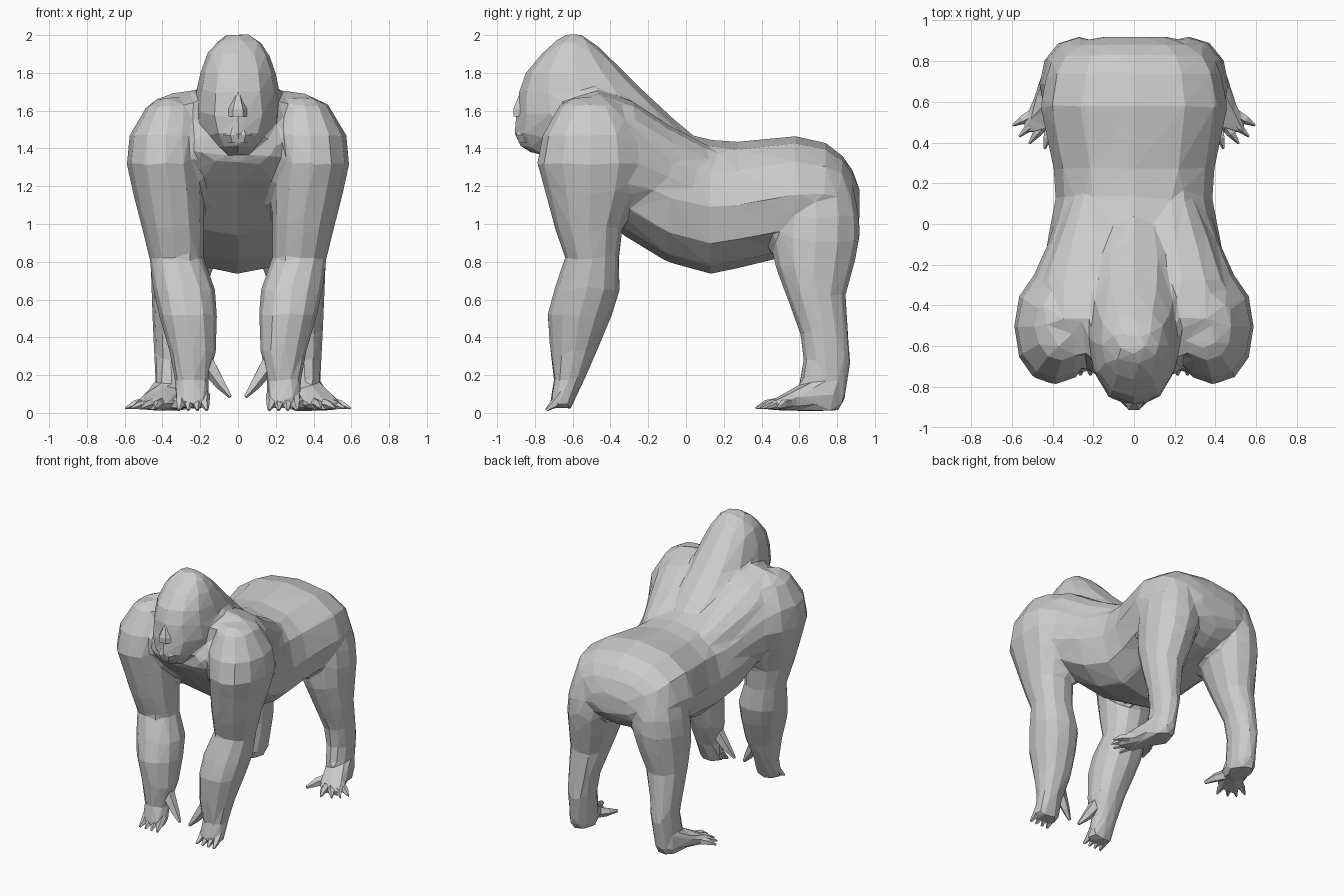
import bpy, bmesh, math
from mathutils import Vector

body = bmesh.new()          # trunk, head and limbs collect here, then are fused


def skin(bm, rings, n, power, sx=1):
    """Skin rings of (centre, half-axis u, half-axis v) into a closed shell."""
    loops = []
    for c, u, v in rings:
        loop = []
        for i in range(n):
            a = 2 * math.pi * i / n
            ca, sa = math.cos(a), math.sin(a)
            ca = math.copysign(abs(ca) ** power, ca)
            sa = math.copysign(abs(sa) ** power, sa)
            p = Vector(c) + Vector(u) * ca + Vector(v) * sa
            loop.append(bm.verts.new((p.x * sx, p.y, p.z)))
        loops.append(loop)
    for a, b in zip(loops, loops[1:]):
        for i in range(n):
            j = (i + 1) % n
            bm.faces.new((a[i], a[j], b[j], b[i]))
    bm.faces.new(loops[0])
    bm.faces.new(loops[-1])


def make(name, bm):
    bmesh.ops.recalc_face_normals(bm, faces=bm.faces)
    me = bpy.data.meshes.new(name)
    bm.to_mesh(me)
    bm.free()
    ob = bpy.data.objects.new(name, me)
    bpy.context.collection.objects.link(ob)
    return ob


def upright(rows, n=12, power=0.87, mirror=False):
    """Rows of z, x centre, half width, front y, back y."""
    for sx in ((1, -1) if mirror else (1,)):
        skin(body, [((x, (f + b) / 2, z), (w, 0, 0), (0, (b - f) / 2, 0))
                    for z, x, w, f, b in rows], n, power, sx)


def lengthwise(rows, n=12, power=0.87, mirror=False):
    """Rows of y, x centre, half width, bottom z, top z."""
    for sx in ((1, -1) if mirror else (1,)):
        skin(body, [((x, y, (lo + hi) / 2), (w, 0, 0), (0, 0, (hi - lo) / 2))
                    for y, x, w, lo, hi in rows], n, power, sx)


def digit(name, pts, radii):
    """Pointed finger or toe through the given points, on both sides."""
    pts = [Vector(p) for p in pts]
    d = (pts[-1] - pts[0]).normalized()
    u = d.cross(Vector((0, 0, 1)) if abs(d.z) < 0.8 else Vector((0, 1, 0))).normalized()
    v = d.cross(u)
    for side, sx in (("left", 1), ("right", -1)):
        bm = bmesh.new()
        skin(bm, [(p, u * r, v * r) for p, r in zip(pts, radii)], 5, 1, sx)
        make(f"{side}_{name}", bm)


# Trunk, from rump to chest
lengthwise([
    (0.92, 0, 0.17, 1.03, 1.18), (0.88, 0, 0.30, 0.97, 1.29),
    (0.83, 0, 0.38, 0.92, 1.36), (0.74, 0, 0.43, 0.87, 1.43),
    (0.58, 0, 0.46, 0.84, 1.465), (0.27, 0, 0.395, 0.765, 1.435),
    (0.13, 0, 0.385, 0.735, 1.445), (-0.10, 0, 0.43, 0.80, 1.50),
    (-0.33, 0, 0.46, 0.94, 1.62), (-0.52, 0, 0.40, 1.12, 1.67),
    (-0.66, 0, 0.30, 1.25, 1.60), (-0.74, 0, 0.20, 1.33, 1.48)])

# Head flowing into the sloping neck
upright([
    (1.37, 0, 0.09, -0.81, -0.30), (1.41, 0, 0.14, -0.88, 0.00),
    (1.48, 0, 0.20, -0.91, 0.03), (1.58, 0, 0.235, -0.90, -0.09),
    (1.70, 0, 0.22, -0.885, -0.22), (1.80, 0, 0.20, -0.85, -0.32),
    (1.90, 0, 0.165, -0.765, -0.42), (1.97, 0, 0.115, -0.69, -0.50),
    (2.005, 0, 0.06, -0.63, -0.55)], power=0.9)

# Broad muscle filling the neck, shoulder blades and shoulders
lengthwise([
    (0.14, 0.18, 0.12, 1.10, 1.40), (-0.10, 0.20, 0.20, 1.15, 1.53),
    (-0.28, 0.22, 0.24, 1.25, 1.65), (-0.47, 0.23, 0.24, 1.40, 1.71),
    (-0.64, 0.25, 0.18, 1.42, 1.64)], mirror=True)
# Flank behind each arm
lengthwise([
    (0.14, 0.25, 0.10, 1.05, 1.27), (-0.10, 0.29, 0.135, 1.08, 1.42),
    (-0.28, 0.34, 0.165, 1.10, 1.55), (-0.45, 0.36, 0.18, 1.12, 1.62)], mirror=True)

# Arms, from shoulder to knuckles
upright([
    (1.67, 0.35, 0.06, -0.60, -0.42), (1.63, 0.355, 0.125, -0.67, -0.34),
    (1.47, 0.38, 0.195, -0.76, -0.25), (1.32, 0.39, 0.20, -0.79, -0.22),
    (1.18, 0.37, 0.19, -0.75, -0.26), (0.98, 0.345, 0.165, -0.695, -0.335),
    (0.82, 0.325, 0.145, -0.64, -0.355), (0.65, 0.285, 0.165, -0.70, -0.35),
    (0.52, 0.265, 0.155, -0.735, -0.39), (0.33, 0.24, 0.125, -0.72, -0.47),
    (0.17, 0.245, 0.09, -0.70, -0.54), (0.08, 0.24, 0.095, -0.72, -0.58),
    (0.02, 0.24, 0.085, -0.72, -0.61)], power=0.92, mirror=True)

# Hind legs with rounded hips
upright([
    (1.30, 0.21, 0.12, 0.56, 0.80), (1.18, 0.24, 0.175, 0.50, 0.89),
    (1.05, 0.26, 0.19, 0.46, 0.92), (0.92, 0.275, 0.19, 0.45, 0.92),
    (0.78, 0.295, 0.17, 0.47, 0.89), (0.62, 0.32, 0.14, 0.53, 0.845),
    (0.42, 0.345, 0.105, 0.605, 0.86), (0.28, 0.35, 0.09, 0.62, 0.875),
    (0.16, 0.355, 0.085, 0.60, 0.855), (0.06, 0.365, 0.09, 0.59, 0.84),
    (0.01, 0.365, 0.08, 0.60, 0.81)], power=0.96, mirror=True)

# Feet, turned outward
lengthwise([
    (0.74, 0.37, 0.085, 0.01, 0.18), (0.60, 0.40, 0.10, 0.01, 0.145),
    (0.52, 0.435, 0.105, 0.01, 0.10), (0.45, 0.465, 0.095, 0.01, 0.07)],
    mirror=True)

# Fuse into one faceted hide
hide = make("body", body)
fuse = hide.modifiers.new("Fuse", 'REMESH')
fuse.mode = 'VOXEL'
fuse.voxel_size = 0.018
soften = hide.modifiers.new("Soften", 'SMOOTH')
soften.factor = 0.5
soften.iterations = 8
facet = hide.modifiers.new("Facet", 'DECIMATE')
facet.ratio = 0.018

# Nose and lips
for name, rings in {
    "nose": [((0, -0.87, 1.57), 0.055, 0.05), ((0, -0.875, 1.61), 0.05, 0.045),
             ((0, -0.86, 1.68), 0.02, 0.03)],
    "lower_lip": [((0, -0.85, 1.43), 0.06, 0.04), ((0, -0.86, 1.47), 0.08, 0.045),
                  ((0, -0.86, 1.51), 0.06, 0.035)]}.items():
    bm = bmesh.new()
    skin(bm, [(c, (w, 0, 0), (0, d, 0)) for c, w, d in rings], 6, 1)
    make(name, bm)

# Fingers and thumbs
for i in range(4):
    x = 0.175 + 0.043 * i
    digit(f"finger_{i + 1}", [(x, -0.655, 0.10), (x, -0.70, 0.045),
                              (x - 0.01 + 0.006 * i, -0.74, 0.015)],
          [0.028, 0.024, 0.008])
digit("thumb", [(0.17, -0.61, 0.27), (0.09, -0.63, 0.15), (0.04, -0.645, 0.085)],
      [0.05, 0.03, 0.01])

# Toes
tips = [(0.595, 0.485), (0.565, 0.43), (0.515, 0.395), (0.44, 0.37)]
for i, (tx, ty) in enumerate(tips):
    bx, by = 0.50 - 0.03 * i, 0.54 - 0.02 * i
    digit(f"toe_{i + 1}", [(bx, by, 0.05), ((bx + tx) / 2, (by + ty) / 2, 0.045),
                           (tx, ty, 0.025)], [0.03, 0.024, 0.006])
digit("big_toe", [(0.37, 0.60, 0.06), (0.31, 0.51, 0.045), (0.28, 0.43, 0.03)],
      [0.045, 0.032, 0.012])
